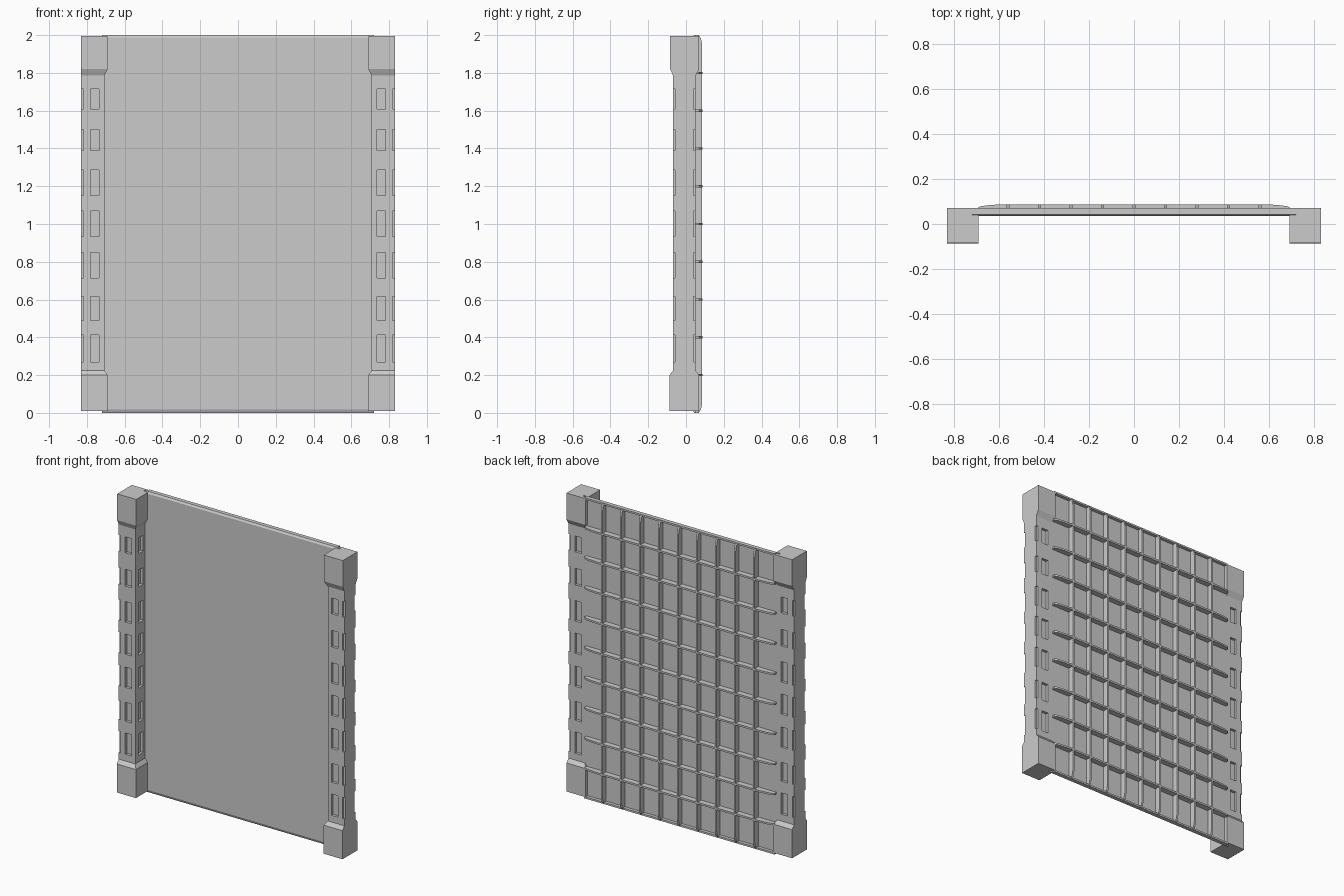
import bpy, bmesh

if "Cube" in bpy.data.objects:
    bpy.data.objects.remove(bpy.data.objects["Cube"])

def finish(name, bm):
    bmesh.ops.recalc_face_normals(bm, faces=bm.faces)
    me = bpy.data.meshes.new(name)
    bm.to_mesh(me)
    bm.free()
    ob = bpy.data.objects.new(name, me)
    bpy.context.collection.objects.link(ob)
    return ob

def add_box(bm, x0, x1, y0, y1, z0, z1):
    vs = bmesh.ops.create_cube(bm, size=1)["verts"]
    for v in vs:
        v.co = (x1 if v.co.x > 0 else x0,
                y1 if v.co.y > 0 else y0,
                z1 if v.co.z > 0 else z0)

def extrude_profile(bm, pts, place, a, b):
    """Solid made from a 2D outline, placed at two depths a and b."""
    n = len(pts)
    lo = [bm.verts.new(place(p, a)) for p in pts]
    hi = [bm.verts.new(place(p, b)) for p in pts]
    bm.faces.new(lo)
    bm.faces.new(hi[::-1])
    for i in range(n):
        j = (i + 1) % n
        bm.faces.new((lo[i], lo[j], hi[j], hi[i]))

# Panel: flat sheet with bevelled front edges at top and bottom
bm = bmesh.new()
sheet = [(0.049, 0), (0.043, 0), (0.035, 0.018), (0.035, 1.988), (0.043, 2), (0.049, 2)]
extrude_profile(bm, sheet, lambda p, x: (x, p[0], p[1]), -0.72, 0.72)
finish("wall_panel", bm)

# Back ribs: tapered ends, crossing in a ten by ten grid
T = 0.006
bm = bmesh.new()
half = [(0.70, 0.045), (0.70, 0.068), (0.685, 0.078), (0.65, 0.083), (0.60, 0.087)]
rib = half + [(-x, y) for x, y in reversed(half)]
for i in range(1, 10):
    z = 0.2 * i
    extrude_profile(bm, rib, lambda p, d: (p[0], p[1], d), z - T, z + T)
finish("horizontal_ribs", bm)

bm = bmesh.new()
half = [(1.0, 0.045), (1.0, 0.066), (0.985, 0.078), (0.95, 0.086)]
rib = half + [(-z, y) for z, y in reversed(half)]
for i in range(-4, 5):
    x = 0.14 * i
    extrude_profile(bm, rib, lambda p, d: (d, p[1], p[0] + 1), x - T, x + T)
finish("vertical_ribs", bm)

# Low rims along the top and bottom edges
bm = bmesh.new()
for z in (0, 1.988):
    add_box(bm, -0.70, 0.70, 0.045, 0.07, z, z + 0.012)
finish("edge_rims", bm)

# Post: square shaft flaring into a block at each end
rings = [(0.01, 0.69, -0.087, 0.07), (0.20, 0.69, -0.087, 0.07),
         (0.225, 0.708, -0.068, 0.05), (1.785, 0.708, -0.068, 0.05),
         (1.82, 0.69, -0.084, 0.07), (1.995, 0.69, -0.084, 0.07)]
bm = bmesh.new()
prev = None
for z, xi, y0, y1 in rings:
    ring = [bm.verts.new(c) for c in ((xi, y0, z), (0.83, y0, z), (0.83, y1, z), (xi, y1, z))]
    if prev:
        for i in range(4):
            j = (i + 1) % 4
            bm.faces.new((prev[i], prev[j], ring[j], ring[i]))
    else:
        bm.faces.new(ring)
    prev = ring
bm.faces.new(prev)
post = finish("posts", bm)

# Slots cut into the front, back, inner face and outer corners of the shaft
slots = [(0.27, 0.412), (0.49, 0.615), (0.715, 0.85), (0.935, 1.07),
         (1.15, 1.285), (1.39, 1.50), (1.61, 1.715)]
bm = bmesh.new()
for z0, z1 in slots:
    for y0, y1 in ((-0.09, -0.05), (0.032, 0.08)):
        add_box(bm, 0.735, 0.782, y0, y1, z0, z1)
        add_box(bm, 0.818, 0.84, y0 + (0.008 if y0 > 0 else 0),
                y1 - (0.008 if y0 < 0 else 0), z0, z1)
    add_box(bm, 0.69, 0.726, -0.035, 0.015, z0, z1)
cutter = finish("slot_cutter", bm)
cutter.hide_render = True
cutter.hide_viewport = True

mod = post.modifiers.new("slots", "BOOLEAN")
mod.object = cutter
mod.operation = "DIFFERENCE"
mod.solver = "EXACT"
post.modifiers.new("mirror", "MIRROR")
